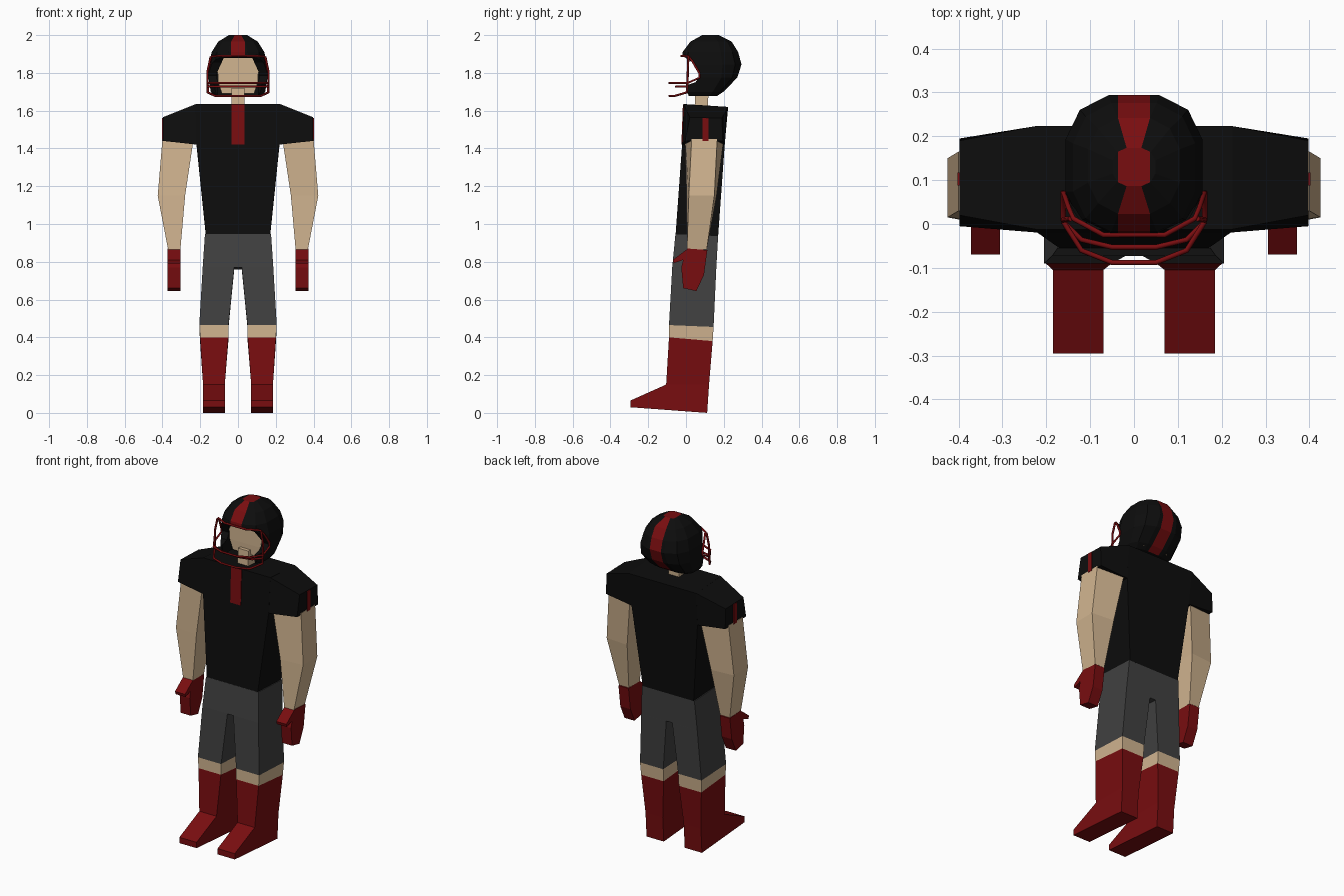
import bpy, bmesh, math

if "Cube" in bpy.data.objects:
    bpy.data.objects.remove(bpy.data.objects["Cube"])


def material(name, rgb):
    m = bpy.data.materials.new(name)
    m.diffuse_color = (*rgb, 1)
    m.use_nodes = True
    m.node_tree.nodes["Principled BSDF"].inputs["Base Color"].default_value = m.diffuse_color
    return m


BLACK = material("black", (0.004, 0.004, 0.004))
RED = material("dark red", (0.19, 0.004, 0.005))
SKIN = material("skin", (0.64, 0.46, 0.28))
GREY = material("dark grey", (0.052, 0.052, 0.052))


def activate(ob):
    bpy.ops.object.select_all(action='DESELECT')
    ob.select_set(True)
    bpy.context.view_layer.objects.active = ob


def loft(name, rings, mat=None, mirror=False):
    """Skin a list of equal-sized point rings and cap both ends."""
    bm = bmesh.new()
    loops = [[bm.verts.new(p) for p in ring] for ring in rings]
    n = len(rings[0])
    for a, b in zip(loops, loops[1:]):
        for i in range(n):
            j = (i + 1) % n
            bm.faces.new((a[i], a[j], b[j], b[i]))
    bm.faces.new(loops[0])
    bm.faces.new(loops[-1])
    bmesh.ops.recalc_face_normals(bm, faces=bm.faces)
    me = bpy.data.meshes.new(name)
    bm.to_mesh(me)
    bm.free()
    ob = bpy.data.objects.new(name, me)
    bpy.context.collection.objects.link(ob)
    if mat:
        me.materials.append(mat)
    if mirror:
        mod = ob.modifiers.new("mirror", 'MIRROR')
        mod.use_mirror_merge = False
        activate(ob)
        bpy.ops.object.modifier_apply(modifier=mod.name)
    return ob


def rect(x0, x1, yf, yb, zf, zb):
    """Box section that may slope from front to back."""
    return [(x0, yf, zf), (x1, yf, zf), (x1, yb, zb), (x0, yb, zb)]


def arm_section(x0, x1, yf, yb, flare, z):
    """Trapezoid section, wider on the inner side."""
    return [(x0, yf - flare, z), (x1, yf, z), (x1, yb, z), (x0, yb + flare, z)]


def side_prism(name, x0, x1, profile, mat=None, mirror=False):
    return loft(name, [[(x, y, z) for y, z in profile] for x in (x0, x1)], mat, mirror)


# Jersey body and sleeves
loft("jersey_body", [rect(-.17, .17, -.055, .17, .945, .935),
                     rect(-.22, .22, -.02, .205, 1.43, 1.42),
                     rect(-.225, .225, -.012, .223, 1.635, 1.62)], BLACK)
loft("jersey_sleeve", [
    [(.215, -.02, 1.42), (.225, -.012, 1.634), (.225, .223, 1.62), (.215, .205, 1.42)],
    [(.398, -.005, 1.44), (.398, .02, 1.565), (.398, .19, 1.56), (.398, .195, 1.44)]],
    BLACK, True)

# Jersey stripes as thin plates
loft("chest_stripe", [rect(-.035, .035, -.0245, -.017, 1.42, 1.42),
                      rect(-.035, .035, -.0165, -.009, 1.633, 1.633)], RED)
loft("sleeve_stripe", [rect(.396, .402, .088, .118, 1.44, 1.44),
                       rect(.396, .402, .088, .118, 1.56, 1.56)], RED, True)

# Arms
loft("arm", [arm_section(.235, .40, .03, .165, .035, 1.45),
             arm_section(.28, .425, .015, .15, .012, 1.15),
             arm_section(.305, .37, .005, .11, .0, .865)], SKIN, True)

# Gloves with the thumb in the same profile
side_prism("glove", .305, .372,
           [(.01, .87), (-.07, .81), (-.065, .792), (-.015, .81), (-.025, .77),
            (-.015, .66), (.055, .645), (.095, .73), (.113, .862)], RED, True)

# Trousers, knees, socks and shoes
loft("trouser_leg", [rect(0, .175, -.056, .17, .946, .936),
                     rect(0, .187, -.073, .16, .77, .76),
                     rect(.02, .187, -.073, .16, .769, .759),
                     rect(.05, .205, -.09, .146, .465, .455)], GREY, True)
loft("knee", [rect(.05, .205, -.09, .146, .465, .455),
              rect(.051, .201, -.09, .141, .40, .38)], SKIN, True)
loft("sock", [rect(.051, .201, -.09, .141, .40, .38),
              rect(.07, .185, -.105, .122, .15, .15)], RED, True)
side_prism("shoe", .07, .185,
           [(-.105, .15), (-.295, .065), (-.295, .03), (.112, 0), (.122, .15)], RED, True)

# Neck and face
loft("neck", [rect(-.035, .035, .045, .115, 1.6, 1.6),
              rect(-.035, .035, .05, .12, 1.72, 1.72)], SKIN)
loft("face", [rect(-.085, .085, .072, .18, 1.69, 1.69),
              rect(-.105, .105, .07, .18, 1.75, 1.75),
              rect(-.112, .112, .07, .18, 1.89, 1.89)], SKIN)


# Helmet shell: faceted rings, squarer at the jaw
def helmet_ring(z, yf, yb, hx, power):
    cy, hy, ring = (yf + yb) / 2, (yb - yf) / 2, []
    for i in range(12):
        a = math.radians(15 + 30 * i)
        c, s = math.cos(a), math.sin(a)
        ring.append((math.copysign(abs(c) ** power, c) * hx,
                     cy + math.copysign(abs(s) ** power, s) * hy, z))
    return ring


helmet = loft("helmet", [helmet_ring(*r) for r in (
    (1.677, .0, .165, .13, .6), (1.70, -.01, .20, .147, .6), (1.775, -.025, .275, .16, .65),
    (1.845, -.03, .298, .16, .75), (1.91, -.022, .28, .143, .75),
    (1.965, .02, .245, .108, .8), (2.0, .085, .175, .05, .8))], BLACK)
helmet.data.materials.append(RED)
bm = bmesh.new()
bm.from_mesh(helmet.data)
for x in (-.037, .037):
    bmesh.ops.bisect_plane(bm, geom=bm.verts[:] + bm.edges[:] + bm.faces[:],
                           plane_co=(x, 0, 0), plane_no=(1, 0, 0))
for f in bm.faces:
    f.normal_update()
    if abs(f.calc_center_median().x) < .03 and f.normal.z > -.9:
        f.material_index = 1
bm.to_mesh(helmet.data)
bm.free()

# Helmet opening, cut from the side and from the front
opening = [(-.1, 1.6), (-.112, 1.8), (-.075, 1.88), (.075, 1.88), (.112, 1.8), (.1, 1.6)]
cutters = [
    side_prism("side_cutter", -.3, .3, [(-.2, 1.6), (0, 1.6), (.002, 1.735), (.05, 1.75),
                                        (.073, 1.785), (.035, 1.855), (-.01, 1.885),
                                        (-.2, 1.885)]),
    loft("front_cutter", [[(x, y, z) for x, z in opening] for y in (-.3, .09)])]
for cutter in cutters:
    cutter.hide_render = True
    mod = helmet.modifiers.new("cut", 'BOOLEAN')
    mod.operation, mod.solver, mod.object = 'DIFFERENCE', 'EXACT', cutter
    activate(helmet)
    bpy.ops.object.modifier_apply(modifier=mod.name)
    bpy.data.objects.remove(cutter)


# Face guard bars
def bar(name, pts, symmetric=True):
    if symmetric:
        pts = pts + [(-x, y, z) for x, y, z in reversed(pts)]
    cu = bpy.data.curves.new(name, 'CURVE')
    cu.dimensions, cu.bevel_depth, cu.bevel_resolution = '3D', .006, 1
    cu.use_fill_caps = True
    sp = cu.splines.new('POLY')
    sp.points.add(len(pts) - 1)
    for p, co in zip(sp.points, pts):
        p.co = (*co, 1)
    cu.materials.append(RED)
    ob = bpy.data.objects.new(name, cu)
    bpy.context.collection.objects.link(ob)
    activate(ob)
    bpy.ops.object.convert(target='MESH')


bar("brow_bar", [(.161, .005, 1.745), (.162, .072, 1.775), (.16, .07, 1.80),
                 (.148, .035, 1.86), (.138, .012, 1.888), (.07, -.025, 1.89)])
for label, z0, z1, depth in (("upper", 1.747, 1.747, 1), ("middle", 1.727, 1.727, .6),
                             ("lower", 1.697, 1.678, 1)):
    bar(label + "_guard_bar", [(.161, .005, z0), (.12, -.06 * depth, z1),
                               (.05, -.088 * depth, z1)])
for side in (-1, 1):
    bar("side_guard_bar", [(side * .145, .012, 1.885), (side * .161, .01, 1.81),
                           (side * .16, .005, 1.695)], False)
